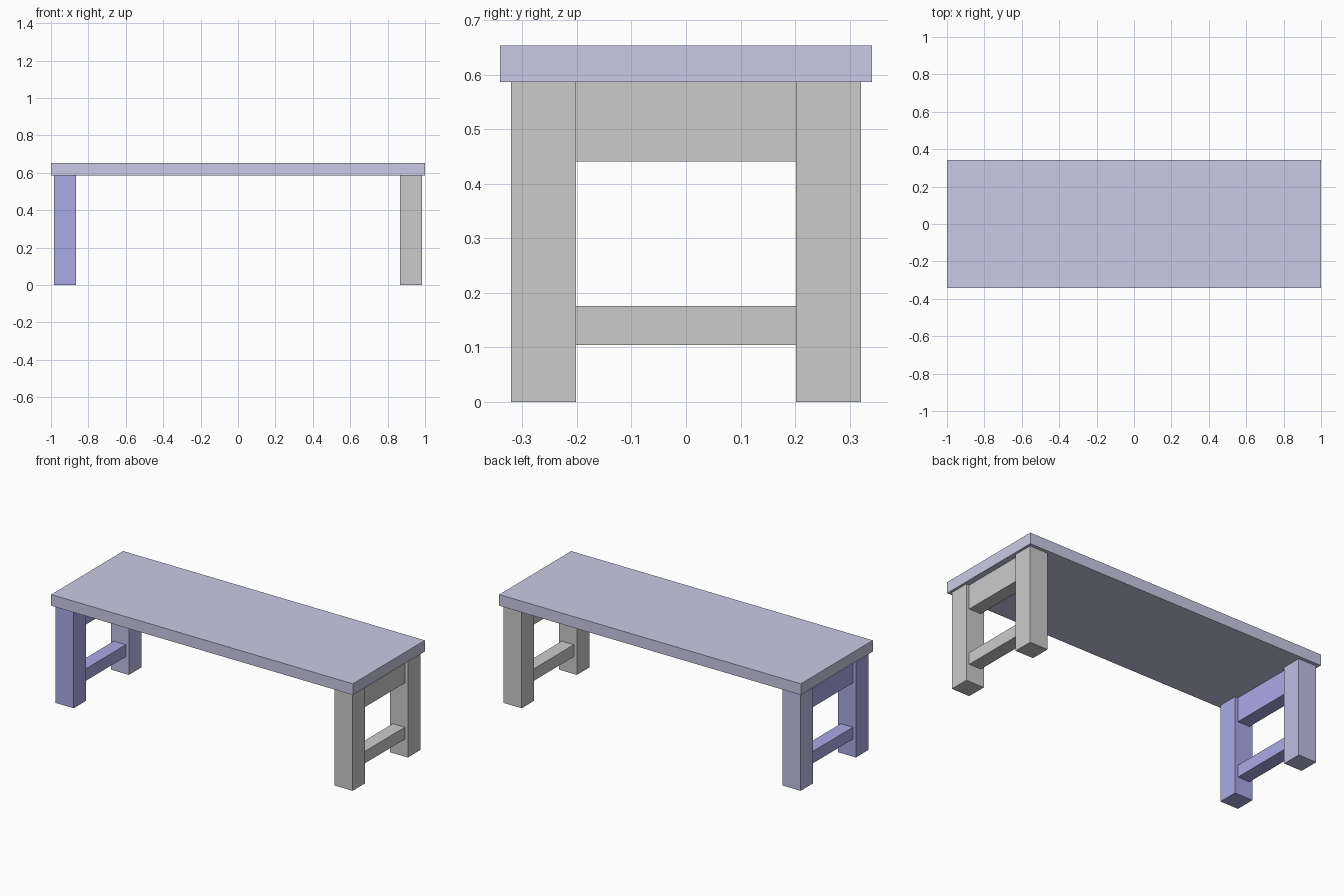
import bpy
import bmesh
from mathutils import Vector

if "Cube" in bpy.data.objects:
    bpy.data.objects.remove(bpy.data.objects["Cube"])


def paint(name, rgb):
    mat = bpy.data.materials.new(name)
    mat.diffuse_color = (*rgb, 1.0)
    mat.use_nodes = True
    mat.node_tree.nodes["Principled BSDF"].inputs["Base Color"].default_value = mat.diffuse_color
    return mat


def box(name, x, y, z, mat=None):
    """Flat-faced box spanning the (min, max) ranges x, y and z."""
    mesh = bpy.data.meshes.new(name)
    bm = bmesh.new()
    bmesh.ops.create_cube(bm, size=1.0)
    spans = (x, y, z)
    size = Vector([hi - lo for lo, hi in spans])
    centre = Vector([(hi + lo) / 2 for lo, hi in spans])
    bmesh.ops.scale(bm, vec=size, verts=bm.verts)
    bm.to_mesh(mesh)
    bm.free()
    obj = bpy.data.objects.new(name, mesh)
    obj.location = centre
    bpy.context.collection.objects.link(obj)
    if mat:
        mesh.materials.append(mat)
    return obj


def mirrored(sign, lo, hi):
    return tuple(sorted((sign * lo, sign * hi)))


blue = paint("blue", (0.40, 0.40, 0.80))
soft_blue = paint("soft_blue", (0.52, 0.52, 0.78))
blue_grey = paint("blue_grey", (0.59, 0.59, 0.79))

LEG_TOP = 0.586

# Table top
box("table_top", (-1, 1), (-0.341, 0.341), (LEG_TOP, 0.653), blue_grey)

for sx, side in ((-1, "left"), (1, "right")):
    left = sx < 0
    # Legs
    for sy, end in ((-1, "front"), (1, "back")):
        mat = (blue if sy < 0 else soft_blue) if left else None
        box(f"{end}_{side}_leg", mirrored(sx, 0.865, 0.985),
            mirrored(sy, 0.202, 0.321), (0, LEG_TOP), mat)
    # Apron and stretcher joining the two legs at this end
    for part, z in (("apron", (0.441, LEG_TOP)), ("stretcher", (0.104, 0.176))):
        box(f"{side}_{part}", mirrored(sx, 0.885, 0.965),
            (-0.202, 0.202), z, blue if left else None)
